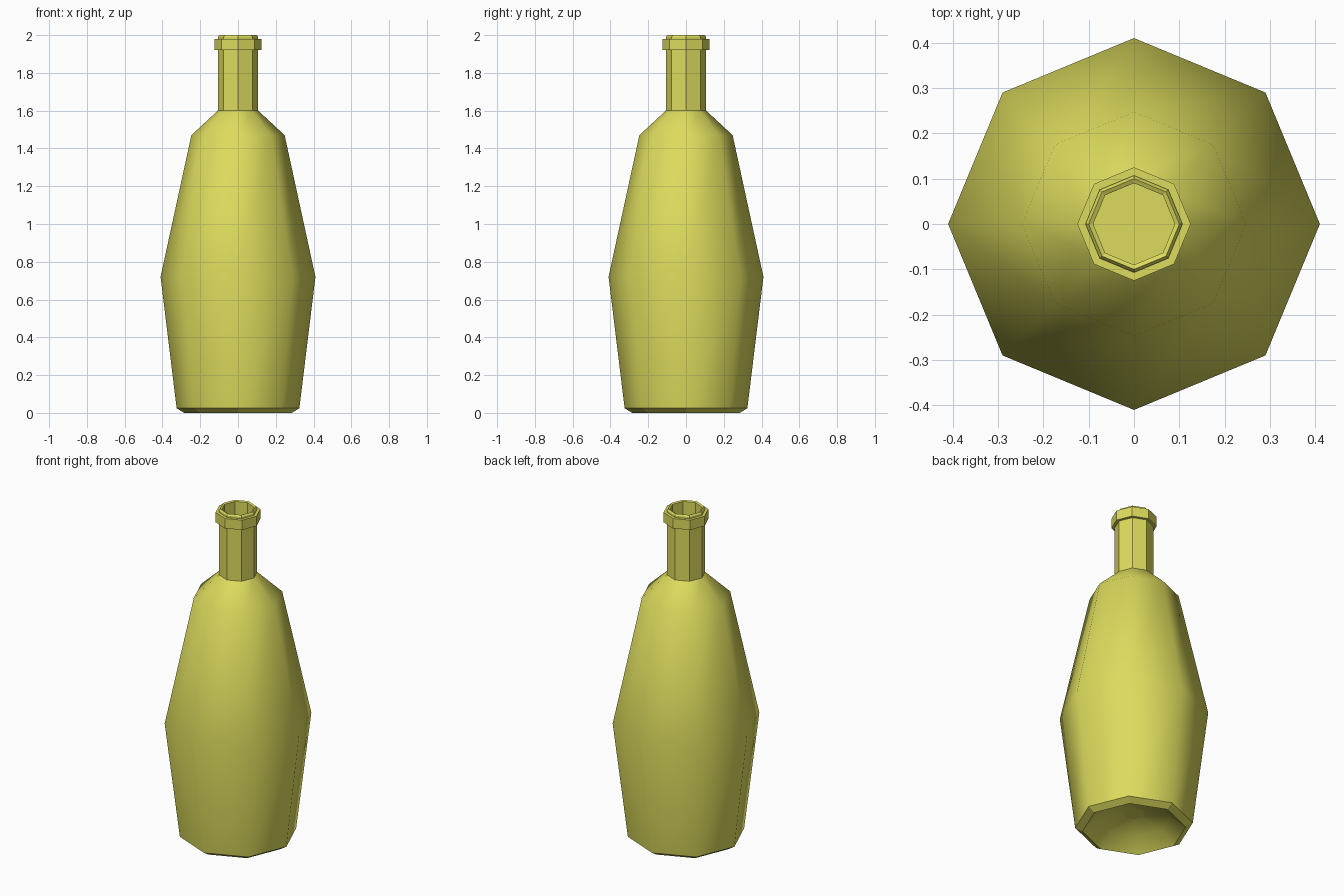
import bpy, bmesh, math

cube = bpy.data.objects.get("Cube")
if cube:
    bpy.data.objects.remove(cube, do_unlink=True)

SIDES = 8

glass = bpy.data.materials.new("olive yellow glass")
colour = (0.72, 0.71, 0.11, 1.0)
glass.diffuse_color = colour
glass.use_nodes = True
glass.node_tree.nodes["Principled BSDF"].inputs["Base Color"].default_value = colour


def lathe(name, profile, smooth=True, cap_end=False):
    """Turn (radius, height) points into an eight-sided shell, listed bottom to top."""
    bm = bmesh.new()
    rings = []
    for r, z in profile:
        rings.append([bm.verts.new((r * math.cos(a), r * math.sin(a), z))
                      for a in (math.tau * i / SIDES for i in range(SIDES))])
    for low, high in zip(rings, rings[1:]):
        for i in range(SIDES):
            j = (i + 1) % SIDES
            bm.faces.new((low[i], low[j], high[j], high[i]))
    if cap_end:
        bm.faces.new(rings[-1])
    for f in bm.faces:
        f.smooth = smooth
    mesh = bpy.data.meshes.new(name)
    bm.to_mesh(mesh)
    bm.free()
    mesh.materials.append(glass)
    obj = bpy.data.objects.new(name, mesh)
    bpy.context.collection.objects.link(obj)
    return obj


# Soft-shaded body from the base edge to the foot of the neck
lathe("bottle_body", [(0.325, 0.025), (0.41, 0.72), (0.247, 1.47), (0.107, 1.6)])

# Faceted chamfer around the base
lathe("base_chamfer", [(0.285, 0), (0.325, 0.025)], smooth=False)

# Hollow under the base, rising to a small flat
lathe("base_hollow", [(0.06, 0.1), (0.2, 0.07), (0.285, 0)]).data.flip_normals()
lathe("base_hollow_top", [(0.03, 0.1), (0.06, 0.1)], smooth=False, cap_end=False).data.flip_normals()
lathe("base_hollow_centre", [(0.001, 0.1), (0.03, 0.1)], smooth=False).data.flip_normals()

# Faceted neck with its mouth, throat and throat floor
lathe("neck", [(0.107, 1.6), (0.107, 1.99), (0.1, 2.0), (0.09, 1.995), (0.09, 1.6)],
      smooth=False, cap_end=True)

# Collar below the mouth
lathe("lip_collar", [(0.107, 1.92), (0.125, 1.92), (0.125, 1.98), (0.107, 1.98)], smooth=False)
